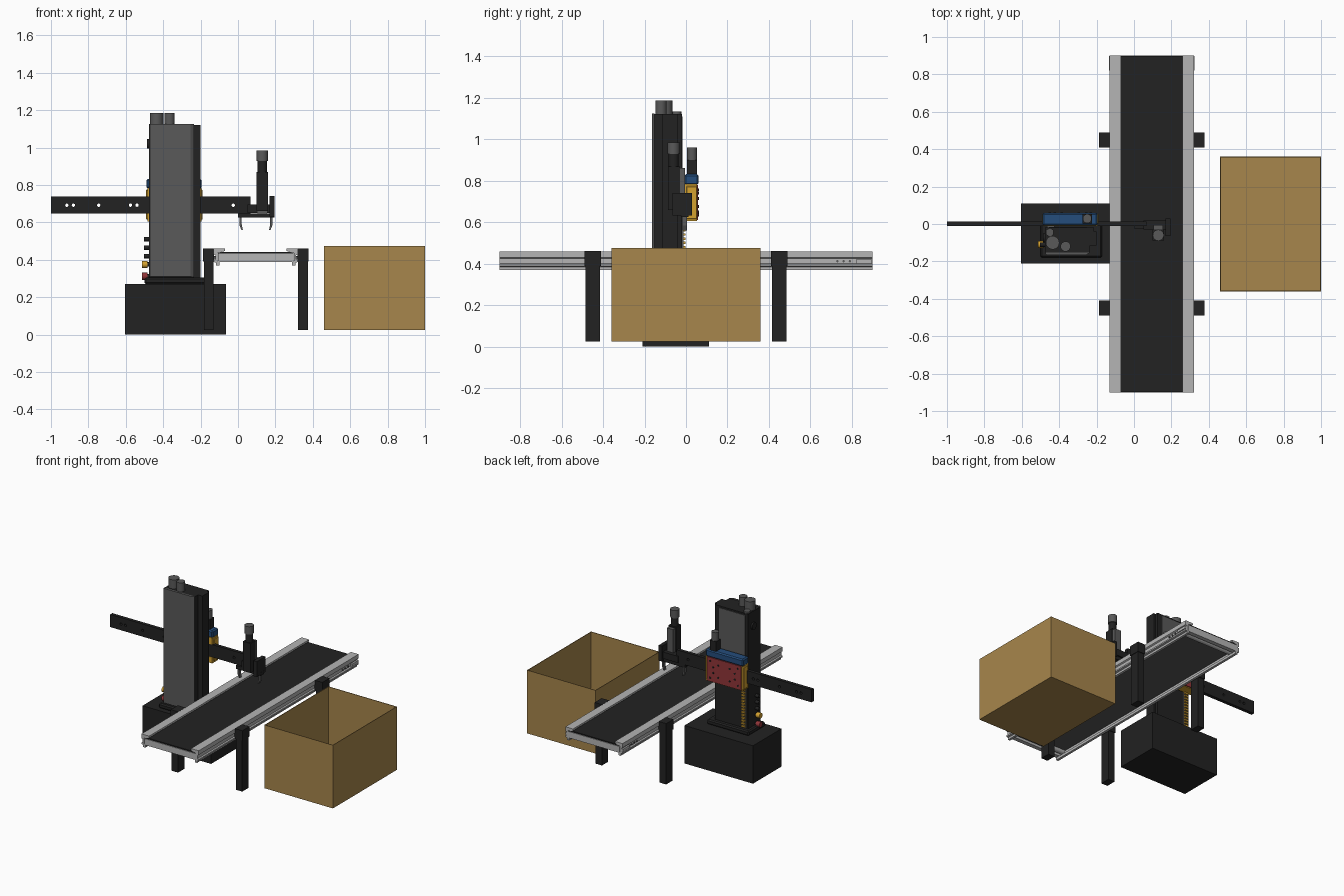
import bpy, bmesh, math
from mathutils import Matrix, Vector

if "Cube" in bpy.data.objects:
    bpy.data.objects.remove(bpy.data.objects["Cube"])


def mat(name, r, g, b):
    m = bpy.data.materials.new(name)
    m.diffuse_color = (r, g, b, 1)
    m.use_nodes = True
    m.node_tree.nodes["Principled BSDF"].inputs["Base Color"].default_value = m.diffuse_color
    return m


BLACK = mat("black", 0.016, 0.016, 0.016)
GRAY = mat("dark gray", 0.10, 0.10, 0.10)
LIGHT = mat("light aluminium", 0.46, 0.46, 0.46)
CARD = mat("cardboard", 0.39, 0.24, 0.072)
BLUE = mat("blue", 0.018, 0.075, 0.20)
YELLOW = mat("yellow", 0.66, 0.36, 0.03)
RED = mat("red", 0.28, 0.035, 0.04)


def finish(name, bm, m):
    bmesh.ops.recalc_face_normals(bm, faces=bm.faces)
    me = bpy.data.meshes.new(name)
    bm.to_mesh(me)
    bm.free()
    ob = bpy.data.objects.new(name, me)
    bpy.context.collection.objects.link(ob)
    if m:
        me.materials.append(m)
    return ob


def add_box(bm, x0, x1, y0, y1, z0, z1):
    M = Matrix.Translation(((x0 + x1) / 2, (y0 + y1) / 2, (z0 + z1) / 2))
    bmesh.ops.create_cube(bm, size=1, matrix=M @ Matrix.Diagonal((x1 - x0, y1 - y0, z1 - z0, 1)))


def box(name, m, *b, bevel=0):
    bm = bmesh.new()
    add_box(bm, *b)
    ob = finish(name, bm, m)
    if bevel:
        mod = ob.modifiers.new("bevel", 'BEVEL')
        mod.width, mod.segments = bevel, 1
    return ob


def add_cyl(bm, p, r, depth, axis='Z', n=20):
    R = {'Z': Matrix(), 'X': Matrix.Rotation(math.pi / 2, 4, 'Y'), 'Y': Matrix.Rotation(math.pi / 2, 4, 'X')}[axis]
    bmesh.ops.create_cone(bm, cap_ends=True, segments=n, radius1=r, radius2=r, depth=depth,
                          matrix=Matrix.Translation(p) @ R)


def cyls(name, m, pts, r, depth, axis='Z', n=20):
    bm = bmesh.new()
    for p in pts:
        add_cyl(bm, p, r, depth, axis, n)
    ob = finish(name, bm, m)
    for f in ob.data.polygons:
        f.use_smooth = len(f.vertices) == 4
    return ob


def prism(name, m, pts, axis, a, b):
    """Extrude a 2D profile along y (points are x,z) or z (points are x,y)."""
    bm = bmesh.new()
    vs = [bm.verts.new((u, a, v) if axis == 'Y' else (u, v, a)) for u, v in pts]
    f = bm.faces.new(vs)
    g = bmesh.ops.extrude_face_region(bm, geom=[f])
    d = Vector((0, b - a, 0)) if axis == 'Y' else Vector((0, 0, b - a))
    bmesh.ops.translate(bm, vec=d, verts=[v for v in g['geom'] if isinstance(v, bmesh.types.BMVert)])
    return finish(name, bm, m)


# Open cardboard box
bm = bmesh.new()
add_box(bm, 0.46, 1.0, -0.36, 0.36, 0.025, 0.475)
bmesh.ops.delete(bm, geom=[f for f in bm.faces if f.normal.z > 0.5], context='FACES')
carton = finish("open_carton", bm, CARD)
sol = carton.modifiers.new("walls", 'SOLIDIFY')
sol.thickness, sol.offset = 0.006, -1

# Conveyor: grooved side rails, belt, underside pan, end pieces
CX = 0.095
profile = [(0.225, 0.46), (0.165, 0.46), (0.165, 0.447), (0.205, 0.437), (0.205, 0.395), (0.195, 0.388),
           (0.195, 0.37), (0.212, 0.37), (0.212, 0.385), (0.225, 0.388), (0.225, 0.398), (0.216, 0.402),
           (0.216, 0.425), (0.225, 0.43)]
for side, s in (("left", -1), ("right", 1)):
    prism(side + "_conveyor_rail", LIGHT, [(CX + s * u, v) for u, v in profile], 'Y', -0.9, 0.9)
box("conveyor_belt", BLACK, -0.108, 0.298, -0.897, 0.897, 0.434, 0.442)
box("conveyor_underside", GRAY, -0.108, 0.298, -0.88, 0.88, 0.408, 0.434)
for end, s in (("front", -1), ("back", 1)):
    y0, y1 = sorted((s * 0.87, s * 0.9))
    box(end + "_end_plate", LIGHT, -0.108, 0.298, y0, y1, 0.388, 0.433)
    cyls(end + "_end_roller", LIGHT, [(CX, s * 0.84, 0.41)], 0.022, 0.40, 'X')
for s in (-1, 1):
    x = CX + s * 0.222
    box("belt_tensioner", LIGHT, x - 0.006, x + 0.006, 0.82, 0.897, 0.402, 0.42)
    cyls("tensioner_bolts", GRAY, [(x - s * 0.004, 0.73 + 0.03 * i, 0.412) for i in range(3)], 0.006, 0.008, 'X', 8)

# Conveyor legs with brackets
for s in (-1, 1):
    for y in (-0.45, 0.45):
        xa, xb = sorted((CX + s * 0.227, CX + s * 0.278))
        box("conveyor_leg", BLACK, xa, xb, y - 0.035, y + 0.035, 0.025, 0.40)
        xa, xb = sorted((CX + s * 0.222, CX + s * 0.282))
        box("leg_bracket", BLACK, xa, xb, y - 0.04, y + 0.04, 0.39, 0.461)

# Machine base and column
box("base_block", BLACK, -0.605, -0.065, -0.21, 0.11, 0, 0.27)
box("column_foot", BLACK, -0.50, -0.17, -0.18, 0.01, 0.27, 0.305, bevel=0.008)
prism("column", BLACK, [(-0.475, -0.152), (-0.235, -0.152), (-0.235, -0.115), (-0.2, -0.115), (-0.2, -0.04),
                        (-0.215, -0.04), (-0.215, -0.02), (-0.475, -0.02)], 'Z', 0.305, 1.122)
prism("column_front_cover", GRAY, [(-0.475, -0.152), (-0.47, -0.165), (-0.255, -0.165), (-0.235, -0.152)],
      'Z', 0.31, 1.125)
box("column_back_panel", GRAY, -0.455, -0.25, -0.021, -0.016, 0.76, 1.11)
cyls("large_column_motor", GRAY, [(-0.435, -0.10, 1.15)], 0.036, 0.072)
cyls("small_column_motor", GRAY, [(-0.366, -0.12, 1.15)], 0.027, 0.072)
cyls("screw_cap", GRAY, [(-0.45, -0.045, 1.125)], 0.024, 0.016, n=6)
cyls("side_knob", BLACK, [(-0.478, -0.075, 1.02)], 0.025, 0.018, 'X')

# Operator buttons on the left of the column
cyls("black_buttons", BLACK, [(-0.485, -0.11, z) for z in (0.42, 0.465, 0.51)], 0.012, 0.034, 'X', 12)
for name, m, z in (("yellow_button", YELLOW, 0.375), ("red_stop_button", RED, 0.312)):
    cyls(name, m, [(-0.498, -0.11, z)], 0.019, 0.03, 'X', 12)
    cyls(name + "_stem", BLACK, [(-0.48, -0.11, z)], 0.012, 0.02, 'X', 12)

# Toothed lift rack behind the column
box("lift_rack", GRAY, -0.465, -0.425, -0.022, -0.012, 0.31, 0.74)
bm = bmesh.new()
for i in range(21):
    z = 0.315 + i * 0.02
    add_box(bm, -0.46, -0.432, -0.015, -0.003, z, z + 0.011)
finish("rack_teeth", bm, YELLOW)

# Carriage: upper and lower yellow blocks leave a slot for the arm
for z0, z1 in ((0.605, 0.647), (0.738, 0.785)):
    box("carriage_block", YELLOW, -0.485, -0.195, -0.012, 0.052, z0, z1)
box("carriage_rear_block", YELLOW, -0.485, -0.195, 0.016, 0.052, 0.64, 0.75)
for x in (-0.492, -0.203):
    box("carriage_side_clamp", YELLOW, x, x + 0.014, 0.002, 0.054, 0.615, 0.775, bevel=0.004)
box("carriage_red_plate", RED, -0.475, -0.205, 0.05, 0.059, 0.61, 0.78)
bolts = [(-0.34 + s * dx, 0.059, 0.695 + t * dz) for s in (-1, 1) for t in (-1, 1)
         for dx, dz in ((0.11, 0.06), (0.045, 0.045), (0.085, 0.02))]
cyls("plate_bolts", BLACK, bolts, 0.007, 0.005, 'Y', 10)
box("carriage_blue_cap", BLUE, -0.49, -0.195, -0.008, 0.06, 0.78, 0.832, bevel=0.008)
box("carriage_motor_body", BLACK, -0.275, -0.225, 0.004, 0.054, 0.83, 0.90)
cyls("carriage_motor_cap", GRAY, [(-0.25, 0.029, 0.93)], 0.024, 0.06)

# Horizontal arm drilled through
arm = box("horizontal_arm", BLACK, -1.0, 0.066, -0.01, 0.014, 0.648, 0.738)
drill = cyls("arm_hole_cutter", None, [(x, 0, 0.692) for x in (-0.915, -0.88, -0.745, -0.575, -0.54, -0.025)],
             0.009, 0.1, 'Y', 16)
drill.hide_render = True
drill.hide_viewport = True
cut = arm.modifiers.new("holes", 'BOOLEAN')
cut.operation, cut.object, cut.solver = 'DIFFERENCE', drill, 'EXACT'

# Gripper head
box("wrist_slide", BLACK, 0.10, 0.16, -0.088, -0.03, 0.66, 0.87)
box("wrist_back_plate", GRAY, 0.105, 0.155, -0.03, -0.006, 0.645, 0.862)
cyls("wrist_motor_body", BLACK, [(0.13, -0.06, 0.90)], 0.025, 0.065)
cyls("wrist_motor_cap", GRAY, [(0.13, -0.06, 0.957)], 0.03, 0.056)
box("wrist_link", BLACK, 0.05, 0.175, -0.03, 0.02, 0.65, 0.697)
box("wrist_end_plate", BLACK, 0.168, 0.194, -0.065, 0.03, 0.632, 0.742)
box("gripper_bar", BLACK, 0.0, 0.195, -0.025, 0.012, 0.625, 0.648)
for x, s in ((0.008, 1), (0.184, -1)):
    pts = [(0, 0.63), (0, 0.585), (0.01, 0.56), (0.018, 0.56), (0.012, 0.59), (0.012, 0.63)]
    prism("gripper_finger", GRAY, [(x + s * u, v) for u, v in pts], 'Y', -0.016, 0.006)
